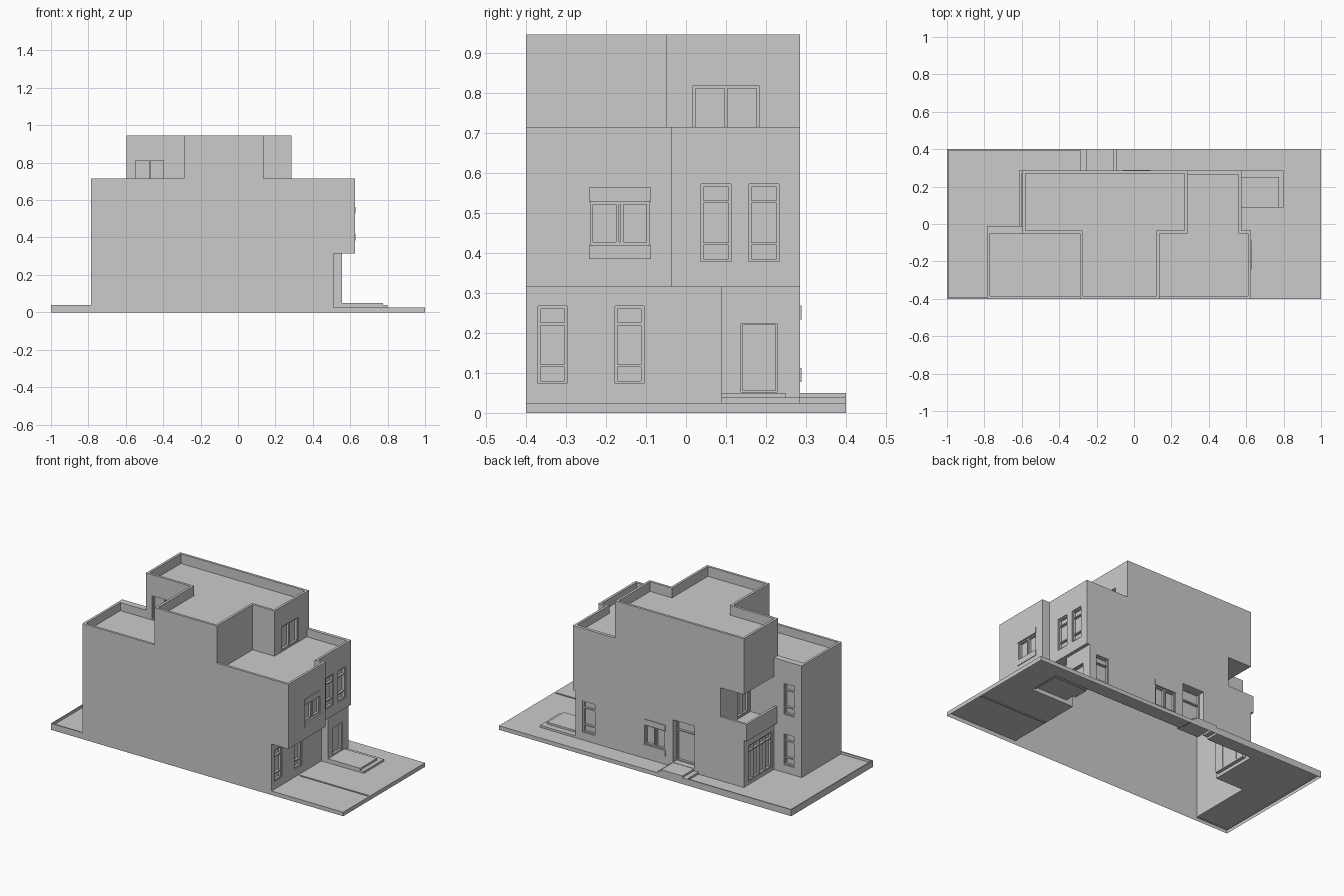
import bpy, bmesh

if "Cube" in bpy.data.objects:
    bpy.data.objects.remove(bpy.data.objects["Cube"])


def prism(bm, pts, z0, z1):
    """Closed vertical prism over a floor-plan outline."""
    lo = [bm.verts.new((x, y, z0)) for x, y in pts]
    hi = [bm.verts.new((x, y, z1)) for x, y in pts]
    bm.faces.new(lo[::-1])
    bm.faces.new(hi)
    n = len(pts)
    for i in range(n):
        j = (i + 1) % n
        bm.faces.new((lo[i], lo[j], hi[j], hi[i]))


def rect(x0, x1, y0, y1):
    return [(x0, y0), (x1, y0), (x1, y1), (x0, y1)]


def make(name, parts):
    """Object from a list of (outline, z0, z1) prisms."""
    bm = bmesh.new()
    for pts, z0, z1 in parts:
        prism(bm, pts, z0, z1)
    bmesh.ops.recalc_face_normals(bm, faces=bm.faces)
    me = bpy.data.meshes.new(name)
    bm.to_mesh(me)
    bm.free()
    ob = bpy.data.objects.new(name, me)
    bpy.context.collection.objects.link(ob)
    return ob


def combine(target, op, parts):
    """Boolean a group of prisms into the target."""
    tool = make("cutter", parts)
    tool.hide_render = True
    mod = target.modifiers.new("bool", 'BOOLEAN')
    mod.operation = op
    mod.solver = 'EXACT'
    mod.object = tool
    bpy.context.view_layer.objects.active = target
    bpy.ops.object.modifier_apply(modifier=mod.name)
    bpy.data.objects.remove(tool, do_unlink=True)


# Floor plans
ground_plan = [(-.785, -.4), (.51, -.4), (.51, .0875), (.555, .0875), (.555, .285),
               (-.595, .285), (-.595, -.01), (-.785, -.01)]
second_plan = [(-.785, -.4), (.625, -.4), (.625, -.035), (.575, -.035), (.575, .285),
               (-.595, .285), (-.595, -.01), (-.785, -.01)]
third_plan = [(-.595, -.05), (-.29, -.05), (-.29, -.4), (.135, -.4), (.135, -.05),
              (.285, -.05), (.285, .285), (-.595, .285)]
roof_well = [(-.58, -.035), (-.275, -.035), (-.275, -.385), (.12, -.385), (.12, -.035),
             (.27, -.035), (.27, .27), (-.58, .27)]
right_well = [(.135, -.385), (.61, -.385), (.61, -.05), (.56, -.05), (.56, .265),
              (.285, .265), (.285, -.05), (.135, -.05)]
left_well = rect(-.77, -.29, -.385, -.05)
TERRACE = .665

# House massing with sunken terraces, roof well and corner balcony
house = make("house", [(second_plan, .315, .715)])
combine(house, 'DIFFERENCE', [(right_well, TERRACE, .8), (left_well, TERRACE, .8)])
combine(house, 'UNION', [(third_plan, .6, .945)])
combine(house, 'DIFFERENCE', [(roof_well, .885, 1.0)])
combine(house, 'UNION', [(ground_plan, 0, .36)])
combine(house, 'DIFFERENCE', [(rect(-.7, -.435, -.01, .4), .34, .6)])
# Plot slab and entrance pads
combine(house, 'UNION', [(rect(-1, 1, -.4, .4), 0, .025)])
combine(house, 'UNION', [(rect(.5, .8, .0875, .285), 0, .038)])
combine(house, 'UNION', [(rect(.5, .775, .0875, .25), 0, .05)])
combine(house, 'UNION', [(rect(-.285, -.09, .27, .4), 0, .038)])
combine(house, 'UNION', [(rect(-.255, -.11, .27, .4), 0, .05)])
combine(house, 'DIFFERENCE', [(rect(.52, .99, -.145, -.135), .02, .04)])

holes = []


def slab(face, a0, a1, d0, d1, z0, z1):
    """Box on a wall: face = (axis, plane, normal sign), a along it, d outward."""
    axis, p, s = face
    e0, e1 = sorted((p + s * d0, p + s * d1))
    return (rect(e0, e1, a0, a1) if axis == 'x' else rect(a0, a1, e0, e1), z0, z1)


def window(name, face, a0, a1, z0, z1, cols=(), rows=(), depth=.02, w=.007):
    """Recess plus frame; cols / rows are fractions where mullions sit."""
    holes.append(slab(face, a0, a1, -depth, .01, z0, z1))
    back, front = -depth - .001, -depth + .014
    bars = [slab(face, a0, a0 + w, back, front, z0, z1),
            slab(face, a1 - w, a1, back, front, z0, z1),
            slab(face, a0, a1, back, front, z1 - w, z1),
            slab(face, a0, a1, back, front, z0, z0 + w)]
    for c in cols:
        m = a0 + (a1 - a0) * c
        bars.append(slab(face, m - w / 2, m + w / 2, back, front, z0, z1))
    for r in rows:
        m = z0 + (z1 - z0) * r
        bars.append(slab(face, a0, a1, back, front, m - w / 2, m + w / 2))
    make(name, bars)


def banded_window(name, face, a0, a1, z0, z1):
    """Twin window between a lintel and a sill band."""
    h = .035
    window(name, face, a0 + .004, a1 - .004, z0 + h, z1 - h, cols=(.46, .54))
    make(name + "_bands", [slab(face, a0, a1, -.01, .004, z0, z0 + h),
                           slab(face, a0, a1, -.01, .004, z1 - h, z1)])


TRIPLE = (.23, .77)
# Tall three-pane windows
for face, a0, a1, z in [(('x', .51, 1), -.37, -.297, .073), (('x', .51, 1), -.178, -.105, .073),
                        (('x', .575, 1), .037, .113, .378), (('x', .575, 1), .157, .233, .378),
                        (('y', -.01, 1), -.735, -.662, .073), (('y', -.01, 1), -.735, -.662, .385),
                        (('y', .285, 1), .42, .508, .075)]:
    window("tall_window", face, a0, a1, z, z + .194, rows=TRIPLE)
# Banded windows
banded_window("front_room_window", ('x', .625, 1), -.243, -.088, .385, .563)
banded_window("rear_window", ('y', .285, 1), -.06, .088, .077, .268)
# Terrace doors
window("right_terrace_door", ('x', .285, 1), .017, .183, TERRACE + .004, .818, cols=(.5,))
window("left_terrace_door", ('y', -.05, -1), -.555, -.39, TERRACE + .004, .818, cols=(.5,))
window("balcony_door", ('x', -.435, -1), .005, .12, .345, .57, cols=(.5,))
# Ground floor doors and garden glazing
window("garden_doors", ('x', -.595, -1), .01, .24, .045, .265, cols=(.25, .5, .75), rows=(.82,))
window("main_door", ('x', .555, 1), .138, .228, .052, .223, w=.004)
window("rear_door", ('y', .285, 1), -.258, -.11, .052, .315, rows=(.72,), depth=.05)
combine(house, 'DIFFERENCE', holes)

# Shell is open underneath
bm = bmesh.new()
bm.from_mesh(house.data)
under = [f for f in bm.faces if all(v.co.z < 1e-4 for v in f.verts)]
bmesh.ops.delete(bm, geom=under, context='FACES')
bm.to_mesh(house.data)
bm.free()

# Balcony floor edge and parapet
make("balcony_parapet", [(rect(-.615, -.6, -.01, .285), .315, .42),
                         (rect(-.6, -.435, .27, .285), .316, .42)])
# Garden kerb around the left plot
make("garden_kerb", [(rect(-1, -.993, -.4, .4), .02, .04),
                     (rect(-.993, -.285, .393, .4), .02, .04),
                     (rect(-.993, -.785, -.4, -.393), .02, .04)])
